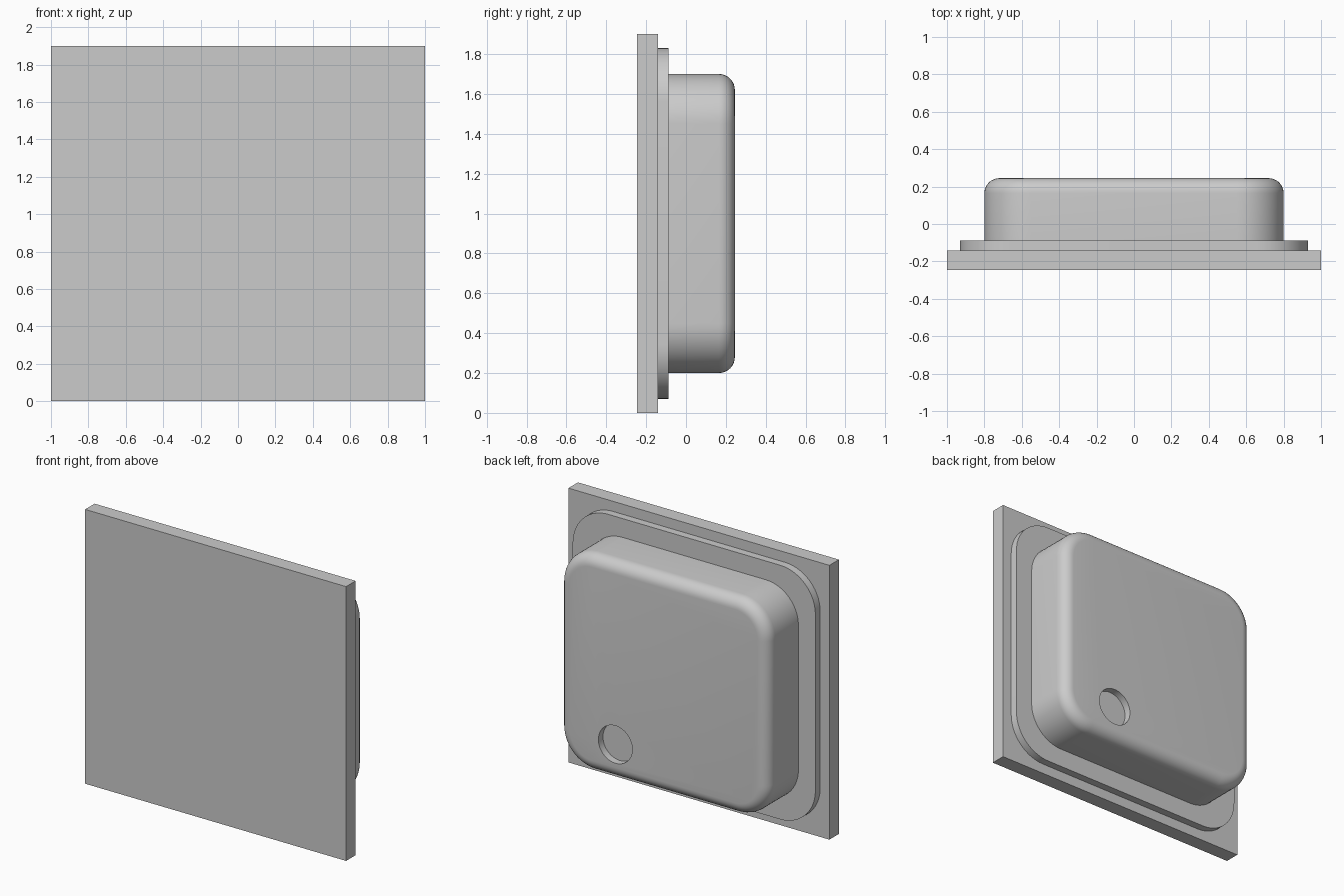
import bpy, bmesh, math

if "Cube" in bpy.data.objects:
    bpy.data.objects.remove(bpy.data.objects["Cube"])

grey = bpy.data.materials.new("plain grey")
grey.diffuse_color = (0.6, 0.6, 0.6, 1)
grey.use_nodes = True
grey.node_tree.nodes["Principled BSDF"].inputs["Base Color"].default_value = grey.diffuse_color

ZC = 0.95  # height of the panel centre


def rounded_rect(hx, hz, r, y, segs=14):
    """Ring of points of a rounded rectangle in the plane at depth y."""
    pts = []
    for q, (sx, sz) in enumerate([(1, 1), (-1, 1), (-1, -1), (1, -1)]):
        for i in range(segs + 1):
            a = math.pi / 2 * (q + i / segs)
            pts.append((sx * (hx - r) + r * math.cos(a), y,
                        ZC + sz * (hz - r) + r * math.sin(a)))
    return pts


def loft(name, rings):
    """Closed solid skinned through matching rings of points."""
    bm = bmesh.new()
    loops = [[bm.verts.new(p) for p in ring] for ring in rings]
    n = len(loops[0])
    for a, b in zip(loops, loops[1:]):
        for i in range(n):
            j = (i + 1) % n
            bm.faces.new((a[i], a[j], b[j], b[i]))
    bm.faces.new(loops[0])
    bm.faces.new(loops[-1])
    bmesh.ops.recalc_face_normals(bm, faces=bm.faces[:])
    me = bpy.data.meshes.new(name)
    bm.to_mesh(me)
    bm.free()
    me.materials.append(grey)
    ob = bpy.data.objects.new(name, me)
    bpy.context.collection.objects.link(ob)
    return ob


def smooth(ob):
    bpy.ops.object.select_all(action='DESELECT')
    ob.select_set(True)
    bpy.context.view_layer.objects.active = ob
    bpy.ops.object.shade_smooth_by_angle(angle=math.radians(30))


# Square front panel
bpy.ops.mesh.primitive_cube_add(size=1, location=(0, -0.193, ZC))
panel = bpy.context.object
panel.name = "front_panel"
panel.scale = (2, 0.104, 1.9)
panel.data.materials.append(grey)

# Thin rounded flange behind the panel
flange = loft("flange", [rounded_rect(0.93, 0.88, 0.27, y) for y in (-0.141, -0.088)])
smooth(flange)

# Deep rounded housing with a filleted back edge
HX, HZ, R, F, BACK = 0.8, 0.75, 0.25, 0.08, 0.245
rings = [rounded_rect(HX, HZ, R, -0.088)]
for i in range(9):
    a = math.pi / 2 * i / 8
    d = F * (1 - math.cos(a))
    rings.append(rounded_rect(HX - d, HZ - d, R - d, BACK - F + F * math.sin(a)))
housing = loft("housing", rings)

# Shallow round recess in the back of the housing
bpy.ops.mesh.primitive_cylinder_add(vertices=48, radius=0.13, depth=0.2,
                                    location=(0.37, BACK - 0.05 + 0.1, 0.44),
                                    rotation=(math.pi / 2, 0, 0))
cutter = bpy.context.object
cutter.name = "recess_cutter"
cutter.hide_render = True
cutter.data.materials.append(grey)
mod = housing.modifiers.new("recess", 'BOOLEAN')
mod.operation = 'DIFFERENCE'
mod.solver = 'EXACT'
mod.object = cutter
bpy.context.view_layer.objects.active = housing
bpy.ops.object.modifier_apply(modifier=mod.name)
bpy.data.objects.remove(cutter)
smooth(housing)
